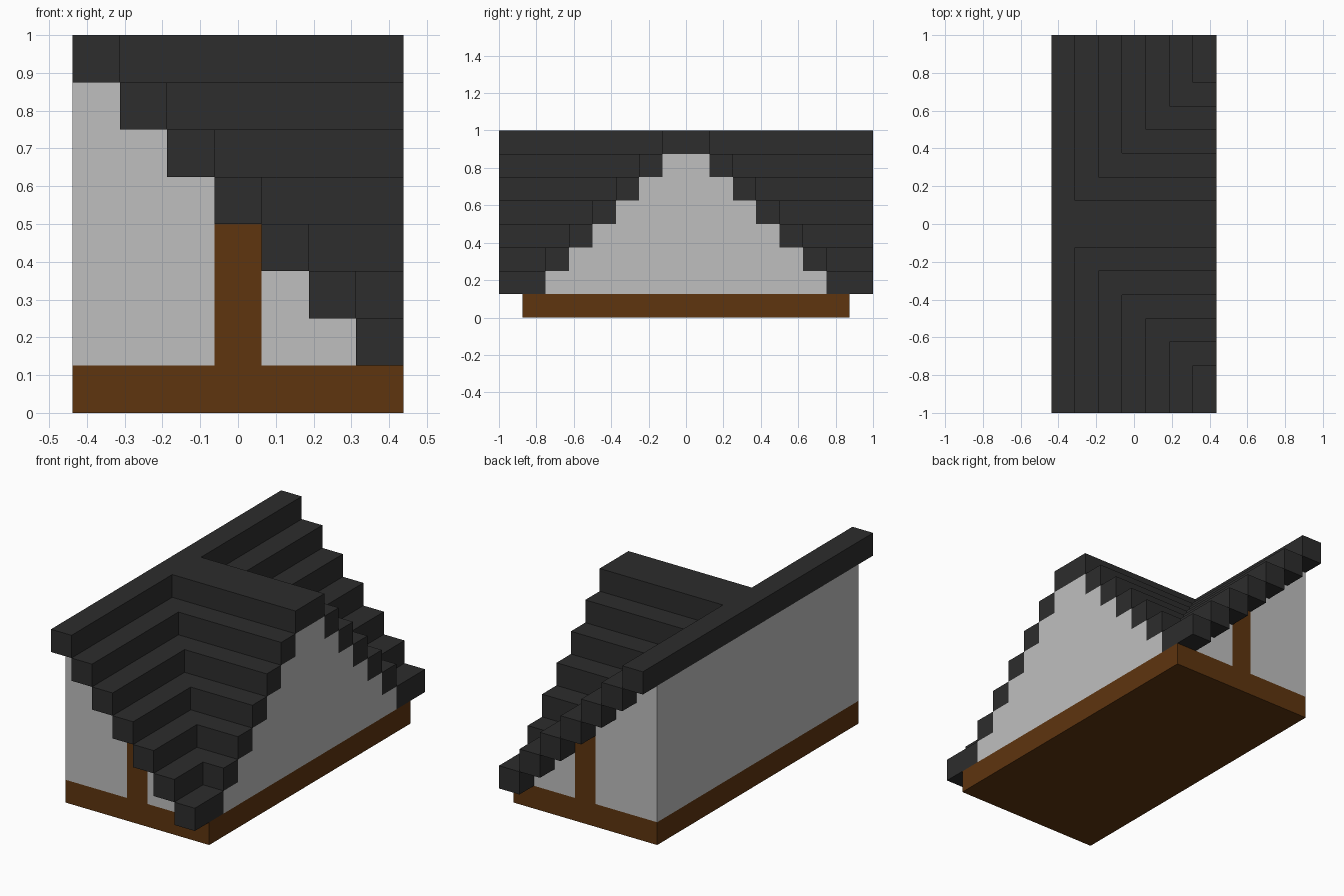
import bpy, bmesh
from mathutils import Vector

if "Cube" in bpy.data.objects:
    bpy.data.objects.remove(bpy.data.objects["Cube"], do_unlink=True)

S = 0.125            # step size of the roof courses
X0, X1 = -0.4375, 0.4375
Y_WALL, Y_EAVE = 0.875, 1.0


def material(name, rgb):
    m = bpy.data.materials.new(name)
    m.use_nodes = True
    m.diffuse_color = (*rgb, 1)
    bsdf = next(n for n in m.node_tree.nodes if n.type == 'BSDF_PRINCIPLED')
    bsdf.inputs["Base Color"].default_value = (*rgb, 1)
    bsdf.inputs["Roughness"].default_value = 0.9
    return m


DARK = material("dark_roof", (0.026, 0.026, 0.026))
PLASTER = material("pale_plaster", (0.52, 0.52, 0.52))
TIMBER = material("brown_timber", (0.112, 0.035, 0.0048))


def prism(name, profile, axis, a, b, mat):
    """Extrude a 2D profile along an axis (x: profile is yz, y: xz, z: xy)."""
    def place(p, t):
        return {'x': (t, p[0], p[1]), 'y': (p[0], t, p[1]), 'z': (p[0], p[1], t)}[axis]
    bm = bmesh.new()
    face = bm.faces.new([bm.verts.new(place(p, a)) for p in profile])
    ext = bmesh.ops.extrude_face_region(bm, geom=[face])
    moved = [v for v in ext["geom"] if isinstance(v, bmesh.types.BMVert)]
    bmesh.ops.translate(bm, verts=moved, vec=Vector(place((0, 0), b - a)))
    bmesh.ops.recalc_face_normals(bm, faces=bm.faces)
    mesh = bpy.data.meshes.new(name)
    bm.to_mesh(mesh)
    bm.free()
    mesh.materials.append(mat)
    obj = bpy.data.objects.new(name, mesh)
    bpy.context.collection.objects.link(obj)
    return obj


def rect(u0, v0, u1, v1):
    return [(u0, v0), (u1, v0), (u1, v1), (u0, v1)]


def stairs(first, last, u0):
    """Descending stair line under roof courses first..last, starting at u0."""
    pts = []
    for j in range(first, last + 1):
        top = 1 - S * (j + 1)
        u = u0 + S * j
        pts += [(u, top), (u + S, top)]
    return pts


# Timber sill under the whole building
prism("base_sill", rect(X0, -Y_WALL, X1, Y_WALL), 'z', 0, S, TIMBER)

# Main walls either side of the post, stepped under the roof slope
for name, first, last in (("tall_wall", 0, 2), ("low_wall", 4, 5)):
    line = stairs(first, last, X0)
    profile = [(line[0][0], S)] + line + [(line[-1][0], S)]
    prism(name, profile, 'y', -Y_WALL, Y_WALL, PLASTER)

# Cross gable wall, stepped on both sides
half = stairs(0, 5, 0)[1:]
gable = [(-y, z) for y, z in reversed(half)] + half
gable = [(-half[-1][0], S)] + gable + [(half[-1][0], S)]
prism("gable_wall", gable, 'x', X0 + S, X1, PLASTER)

# Timber posts in the front and back walls
for name, side in (("front_post", -1), ("back_post", 1)):
    ys = sorted((side * (Y_WALL - S), side * Y_WALL))
    prism(name, rect(-S / 2, S, S / 2, 4 * S), 'y', *ys, TIMBER)

# T-shaped ridge course
xr, h = X0 + S, S
ridge = [(X0, -Y_EAVE), (xr, -Y_EAVE), (xr, -h), (X1, -h),
         (X1, h), (xr, h), (xr, Y_EAVE), (X0, Y_EAVE)]
prism("roof_ridge", ridge, 'z', 1 - S, 1, DARK)

# L-shaped courses stepping down to the valley on both sides
for j in range(1, 7):
    x, y, top = X0 + S * j, S * j, 1 - S * j
    for name, side in (("front", -1), ("back", 1)):
        if j < 6:
            plan = [(x, y), (X1, y), (X1, y + S), (x + S, y + S),
                    (x + S, Y_EAVE), (x, Y_EAVE)]
        else:
            plan = rect(x, y, X1, Y_EAVE)
        plan = [(px, side * py) for px, py in plan]
        prism(f"{name}_roof_course_{j}", plan, 'z', top - S, top, DARK)
